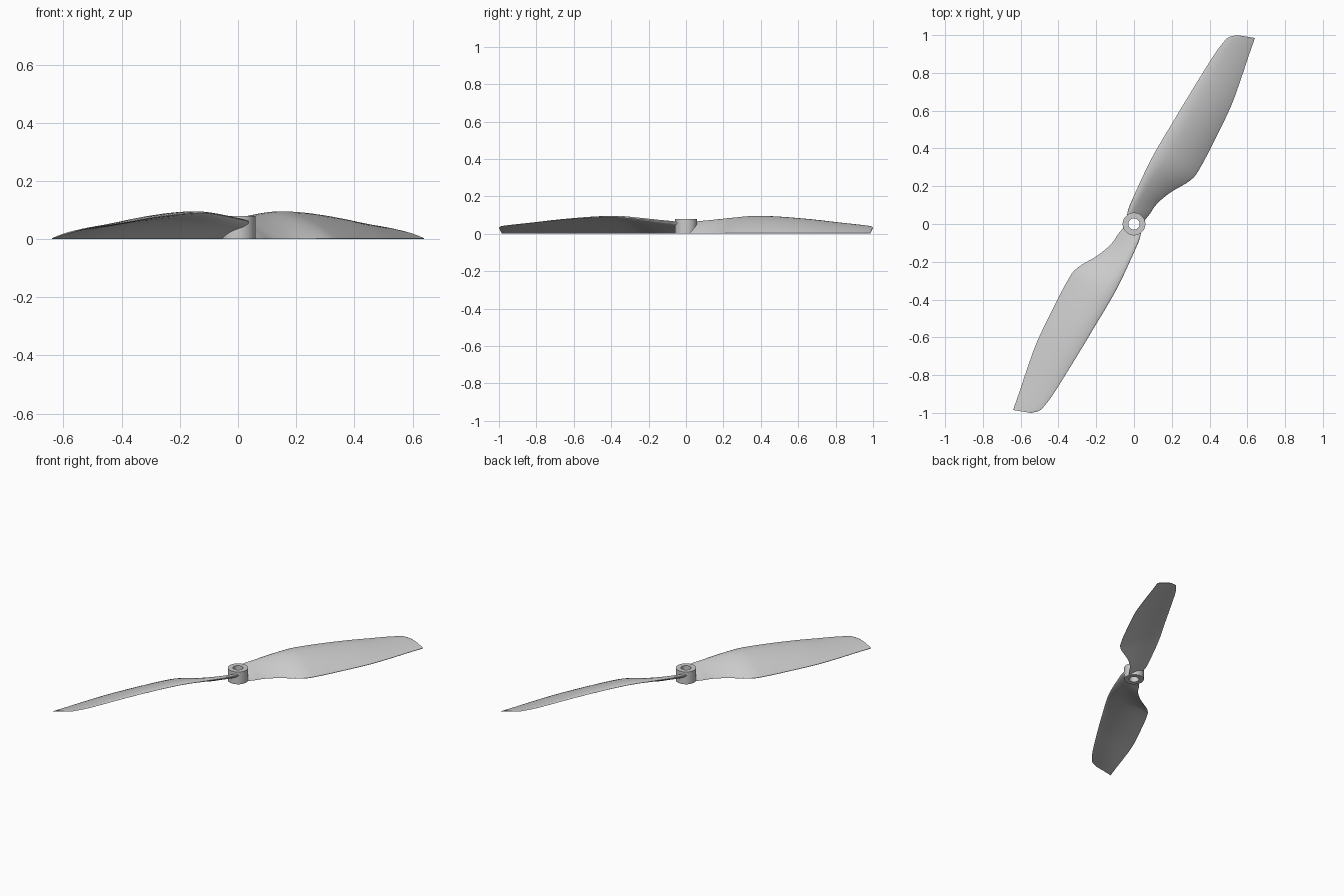
import bpy, bmesh, math
from mathutils import Vector

if "Cube" in bpy.data.objects:
    bpy.data.objects.remove(bpy.data.objects["Cube"])

grey = bpy.data.materials.new("light_grey_plastic")
grey.diffuse_color = (0.6, 0.6, 0.6, 1)
grey.use_nodes = True
grey.node_tree.nodes["Principled BSDF"].inputs["Base Color"].default_value = grey.diffuse_color


def finish(name, bm):
    bmesh.ops.recalc_face_normals(bm, faces=bm.faces[:])
    me = bpy.data.meshes.new(name)
    bm.to_mesh(me)
    bm.free()
    me.materials.append(grey)
    ob = bpy.data.objects.new(name, me)
    bpy.context.collection.objects.link(ob)
    bpy.ops.object.select_all(action='DESELECT')
    ob.select_set(True)
    bpy.context.view_layer.objects.active = ob
    bpy.ops.object.shade_smooth_by_angle(angle=math.radians(40))
    return ob


# Blade stations: leading x, y, z; trailing x, y; thickness; camber
STATIONS = [
    (-0.038, 0.042, 0.058, 0.054, 0.016, 0.026, 0.004),
    (-0.028, 0.085, 0.063, 0.085, 0.055, 0.026, 0.006),
    (0.000, 0.150, 0.069, 0.120, 0.105, 0.026, 0.008),
    (0.050, 0.260, 0.080, 0.190, 0.165, 0.025, 0.012),
    (0.100, 0.360, 0.088, 0.300, 0.232, 0.024, 0.018),
    (0.140, 0.430, 0.089, 0.352, 0.300, 0.022, 0.019),
    (0.200, 0.530, 0.085, 0.430, 0.450, 0.019, 0.018),
    (0.290, 0.680, 0.074, 0.512, 0.620, 0.014, 0.014),
    (0.370, 0.810, 0.060, 0.567, 0.770, 0.010, 0.010),
    (0.430, 0.905, 0.050, 0.607, 0.890, 0.008, 0.007),
    (0.480, 0.970, 0.043, 0.630, 0.955, 0.006, 0.005),
    (0.505, 0.990, 0.039, 0.636, 0.974, 0.005, 0.004),
    (0.545, 1.000, 0.031, 0.640, 0.985, 0.004, 0.003),
]


def catmull(p0, p1, p2, p3, t):
    return [0.5 * (2 * b + (c - a) * t + (2 * a - 5 * b + 4 * c - d) * t * t
                   + (3 * b - a - 3 * c + d) * t ** 3)
            for a, b, c, d in zip(p0, p1, p2, p3)]


def smooth_stations(sub=4):
    n = len(STATIONS)
    out = []
    for i in range(n - 1):
        q = [STATIONS[min(max(k, 0), n - 1)] for k in range(i - 1, i + 3)]
        out += [catmull(*q, j / sub) for j in range(sub)]
    return out + [list(STATIONS[-1])]


def section(s, n=14):
    """Closed cambered airfoil loop, rounded nose, thin trailing edge on z = 0."""
    lx, ly, lz, tx, ty, th, camber = s
    lead, trail = Vector((lx, ly, lz)), Vector((tx, ty, 0.0015))
    top, low = [], []
    for i in range(n + 1):
        u = (1 - math.cos(math.pi * i / n)) / 2
        mid = lead.lerp(trail, u)
        mid.z += camber * 4 * u * (1 - u)
        half = 0.5 * th * min(1, 2.2 * math.sqrt(u)) * (1 - u) ** 0.6 * 1.1 + 0.0012 * u
        top.append(mid + Vector((0, 0, half)))
        if 0 < i:
            low.append(Vector((mid.x, mid.y, max(0, mid.z - half))))
    return top + low[::-1]


def blade(name, turn):
    bm = bmesh.new()
    loops = [[bm.verts.new(p) for p in section(s)] for s in smooth_stations()]
    for a, b in zip(loops, loops[1:]):
        for i in range(len(a)):
            j = (i + 1) % len(a)
            bm.faces.new((a[i], a[j], b[j], b[i]))
    bm.faces.new(loops[0])
    bm.faces.new(loops[-1][::-1])
    ob = finish(name, bm)
    ob.rotation_euler.z = turn


blade("blade_a", 0)
blade("blade_b", math.pi)

# Hub: bored cylinder
bm = bmesh.new()
SEG = 48
profile = [(0.03, 0), (0.06, 0), (0.06, 0.08), (0.03, 0.08)]
rings = [[bm.verts.new((r * math.cos(2 * math.pi * k / SEG),
                        r * math.sin(2 * math.pi * k / SEG), z)) for r, z in profile]
         for k in range(SEG)]
for k in range(SEG):
    a, b = rings[k], rings[(k + 1) % SEG]
    for i in range(4):
        j = (i + 1) % 4
        bm.faces.new((a[i], b[i], b[j], a[j]))
finish("hub", bm)
